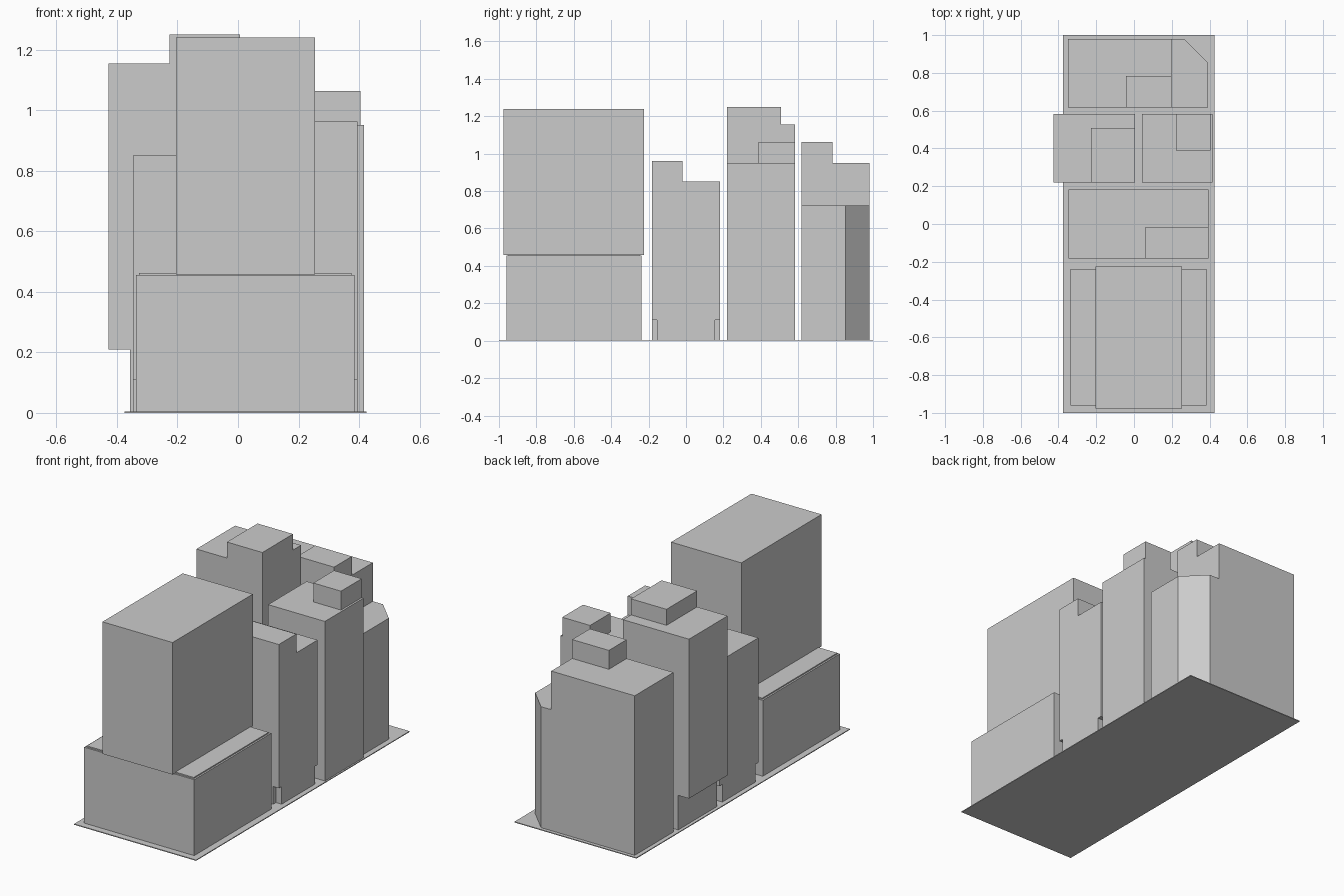
import bpy, bmesh

if "Cube" in bpy.data.objects:
    bpy.data.objects.remove(bpy.data.objects["Cube"])


def prism(name, outline, z0, z1):
    """Extrude a counter-clockwise plan outline from z0 up to z1."""
    bm = bmesh.new()
    low = [bm.verts.new((x, y, z0)) for x, y in outline]
    high = [bm.verts.new((x, y, z1)) for x, y in outline]
    bm.faces.new(low[::-1])
    bm.faces.new(high)
    n = len(outline)
    for i in range(n):
        j = (i + 1) % n
        bm.faces.new((low[i], low[j], high[j], high[i]))
    mesh = bpy.data.meshes.new(name)
    bm.to_mesh(mesh)
    bm.free()
    obj = bpy.data.objects.new(name, mesh)
    bpy.context.collection.objects.link(obj)
    return obj


def block(name, x0, x1, y0, y1, z0, z1):
    return prism(name, [(x0, y0), (x1, y0), (x1, y1), (x0, y1)], z0, z1)


G = 0.005  # top of the ground slab

# Ground slab
block("ground_slab", -0.375, 0.425, -1, 1, 0, G)

# Front tower on a wide podium with a thin inset roof
block("podium", -0.337, 0.385, -0.96, -0.238, G, 0.455)
block("podium_roof", -0.327, 0.375, -0.95, -0.248, 0.455, 0.462)
block("front_tower", -0.205, 0.255, -0.977, -0.225, 0.457, 1.24)

# Middle slab building: ground floor notched at all four corners
x0, x1, y0, y1 = -0.347, 0.395, -0.182, 0.182
nx, ny = 0.037, 0.027
notched = [(x0 + nx, y0), (x1 - nx, y0), (x1 - nx, y0 + ny), (x1, y0 + ny),
           (x1, y1 - ny), (x1 - nx, y1 - ny), (x1 - nx, y1), (x0 + nx, y1),
           (x0 + nx, y1 - ny), (x0, y1 - ny), (x0, y0 + ny), (x0 + nx, y0 + ny)]
prism("middle_ground_floor", notched, G, 0.11)
block("middle_body", x0, x1, y0, y1, 0.11, 0.85)
block("middle_penthouse", 0.057, x1, y0, -0.018, 0.85, 0.962)

# Left tower, overhanging its narrower base
block("left_base", -0.356, 0.006, 0.22, 0.582, G, 0.21)
block("left_body", -0.427, 0.006, 0.22, 0.582, 0.21, 1.155)
block("left_penthouse", -0.227, 0.006, 0.22, 0.507, 1.155, 1.25)

# Right tower
block("right_body", 0.043, 0.416, 0.22, 0.582, G, 0.951)
block("right_penthouse", 0.222, 0.404, 0.388, 0.582, 0.951, 1.063)

# Back building with a lower wing that has a cut corner
block("back_body", -0.35, 0.198, 0.617, 0.98, G, 0.951)
block("back_penthouse", -0.043, 0.198, 0.617, 0.784, 0.951, 1.063)
prism("back_wing", [(0.198, 0.617), (0.392, 0.617), (0.392, 0.853),
                    (0.265, 0.98), (0.198, 0.98)], G, 0.722)
